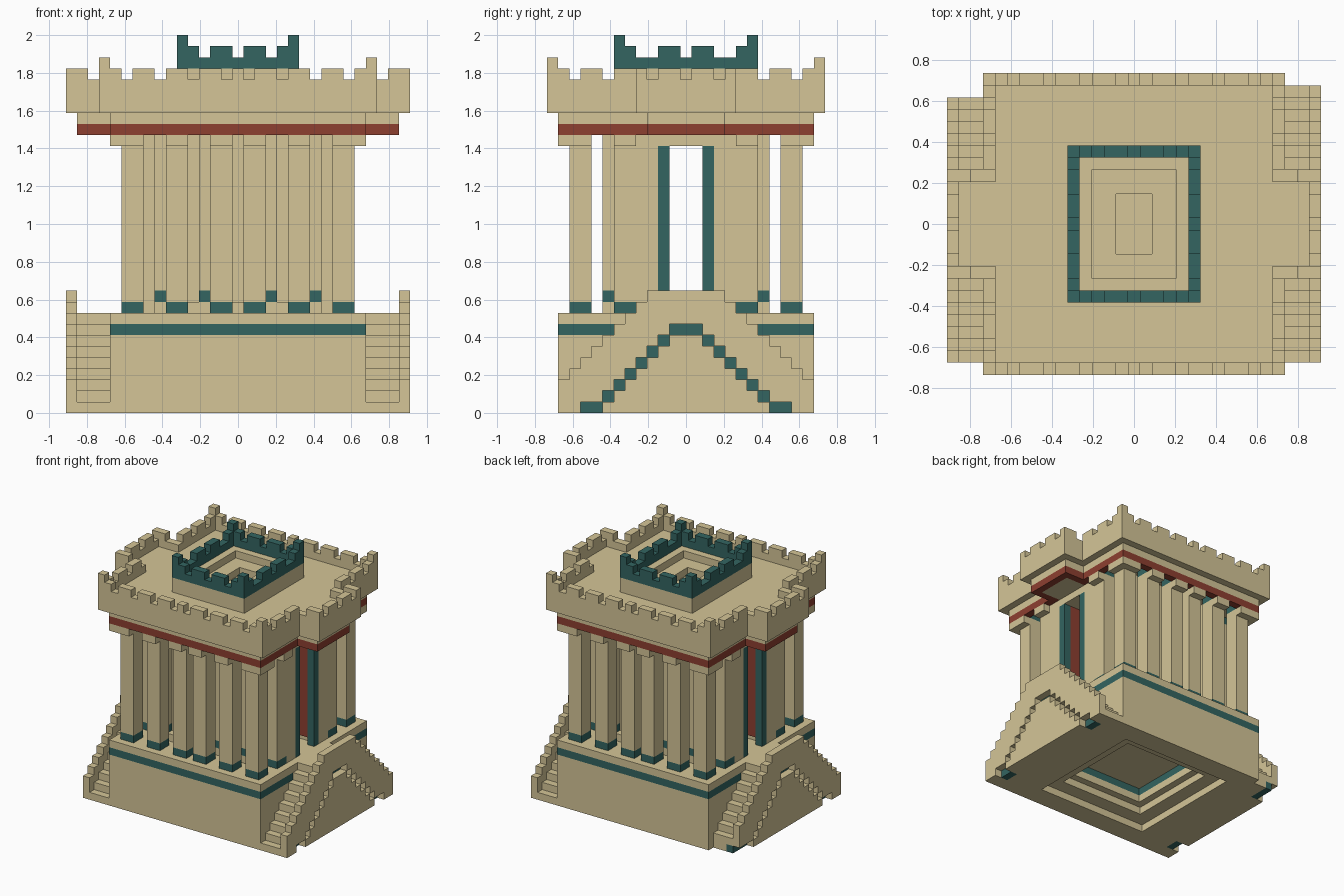
import bpy, bmesh
from mathutils import Matrix

if "Cube" in bpy.data.objects:
    bpy.data.objects.remove(bpy.data.objects["Cube"])

U = 2 / 34  # size of one block


def material(name, r, g, b):
    m = bpy.data.materials.new(name)
    m.use_nodes = True
    m.diffuse_color = (r, g, b, 1)
    m.node_tree.nodes["Principled BSDF"].inputs["Base Color"].default_value = (r, g, b, 1)
    return m


SAND = material("sandstone", .66, .56, .31)
TEAL = material("teal_stone", .033, .13, .12)
RED = material("red_stone", .27, .05, .03)


def part(name, mat, boxes):
    """One object from boxes given as inclusive block ranges (x, x, y, y, z, z)."""
    bm = bmesh.new()
    for x0, x1, y0, y1, z0, z1 in boxes:
        if x1 < x0 or y1 < y0 or z1 < z0:
            continue
        mid = Matrix.Translation(((x0 + x1) / 2 * U, (y0 + y1) / 2 * U, (z0 + z1 + 1) / 2 * U))
        size = Matrix.Diagonal(((x1 - x0 + 1) * U, (y1 - y0 + 1) * U, (z1 - z0 + 1) * U, 1))
        bmesh.ops.create_cube(bm, size=1, matrix=mid @ size)
    mesh = bpy.data.meshes.new(name)
    bm.to_mesh(mesh)
    bm.free()
    mesh.materials.append(mat)
    ob = bpy.data.objects.new(name, mesh)
    bpy.context.collection.objects.link(ob)


def slab(x, y, z0, z1):
    return [(-x, x, -y, y, z0, z1)]


def ring(ox, oy, ix, iy, z0, z1):
    """Rectangular wall from the hole (ix, iy) out to (ox, oy)."""
    return [(-ox, ox, iy + 1, oy, z0, z1), (-ox, ox, -oy, -iy - 1, z0, z1),
            (ix + 1, ox, -iy, iy, z0, z1), (-ox, -ix - 1, -iy, iy, z0, z1)]


def mirror_x(boxes):
    return boxes + [(-b, -a, c, d, e, f) for a, b, c, d, e, f in boxes]


def mirror_y(boxes):
    return boxes + [(a, b, -d, -c, e, f) for a, b, c, d, e, f in boxes]


def corners(boxes):
    return mirror_x(mirror_y(boxes))


# Podium, with a stepped hollow underneath
part("podium", SAND, ring(11, 11, 8, 8, 0, 0) + ring(11, 11, 6, 6, 1, 1) + ring(11, 11, 5, 5, 2, 2)
     + ring(11, 11, 6, 6, 3, 3) + slab(11, 11, 4, 6) + slab(11, 11, 8, 8))
part("podium_band", TEAL, slab(11, 11, 7, 7))
part("hollow_rim", TEAL, ring(6, 6, 5, 5, 3, 3))

# Double stairs on both sides; a teal-backed groove steps across the outer wall
for side, label in ((1, "left"), (-1, "right")):
    treads, walls, lining, panel = [], [], [], []
    inner, core, back = (sorted((a * side, b * side)) for a, b in ((12, 14), (12, 13), (14, 14)))
    face = (15 * side, 15 * side)
    last = 9 if side > 0 else 10  # one end is a row shorter and leaves the groove open
    for y in range(-11, 12 if side > 0 else 11):
        a = abs(y)
        top = min(12 - a, 9)
        groove = min(max(8 - a, 0), 7)
        grooved = -9 <= y <= last
        start = groove + 1 if grooved else 0
        treads.append((*inner, y, y, start, top - 1))
        walls.append((*face, y, y, start, top + 1))
        if grooved:
            lining.append((*back, y, y, groove, groove))
            panel += [(*core, y, y, 0, groove), (*back, y, y, 0, groove - 1), (*face, y, y, 0, groove - 1)]
    part(label + "_stair_treads", SAND, treads)
    part(label + "_stair_walls", SAND, walls)
    part(label + "_groove_lining", TEAL, lining)
    part(label + "_stair_panel", SAND, panel)

# Colonnade: column spots as (x, x, y, y, cap x, cap y)
spots = [(x, x + 1, 9, 10, 11 if x == 9 else x + 1, 11) for x in (1, 5, 9)]
spots.append((9, 10, 5, 6, 11, 6))
part("column_bases", TEAL, corners([(a, b, c, d, 9, 9) for a, b, c, d, p, q in spots]))
part("column_shafts", SAND, corners([(a, b, c, d, 10, 23) for a, b, c, d, p, q in spots]))
part("column_caps", SAND, corners([(a, p, c, q, 24, 24) for a, b, c, d, p, q in spots]))
part("column_tops", TEAL, corners([(a, b, c, d, 25, 25) for a, b, c, d, p, q in spots]))

# Inner hall with a passage running through it
part("hall_floor", SAND, slab(7, 7, 9, 9))
part("hall_walls", SAND, mirror_y([(-6, 6, 3, 6, 10, 25), (-6, 6, 2, 2, 10, 23)])
     + [(-6, 6, -2, 2, 24, 25)])
pilasters = [(7, 7, 6, 7), (6, 6, 7, 7), (2, 3, 7, 7)]
part("pilasters", SAND, corners([(*p, 11, 25) for p in pilasters]))
part("pilaster_bases", TEAL, corners([(*p, 10, 10) for p in pilasters]))

# Doorways
part("door_frames", SAND, corners([(7, 10, 3, 4, 10, 25), (8, 10, 3, 4, 9, 9)])
     + mirror_x([(7, 10, -2, 2, 24, 25)]))
part("door_jambs", TEAL, corners([(10, 10, 2, 2, 9, 23)]))
part("door_reveals", RED, corners([(7, 9, 2, 2, 10, 23)]))

# Entablature with side porches
part("red_frieze", RED, corners([(0, 11, 11, 11, 25, 25), (11, 11, 4, 10, 25, 25),
                                 (11, 14, 3, 3, 25, 25)]) + mirror_x([(14, 14, -2, 2, 25, 25)]))
part("porch_ceilings", SAND, mirror_x([(11, 13, -2, 2, 25, 25)]))
part("cornice", SAND, slab(11, 11, 26, 26) + mirror_x([(12, 14, -3, 3, 26, 26)]))

# Roof terrace and its battlements
part("roof_terrace", SAND, slab(12, 12, 27, 28) + mirror_x([(13, 15, -4, 4, 27, 28)]))
parapet = corners([(0, 12, 12, 12, 29, 29), (12, 12, 4, 11, 29, 29), (13, 15, 4, 4, 29, 29)])
parapet += mirror_x([(15, 15, -3, 3, 29, 29)])
part("parapet", SAND, parapet)
merlons = mirror_y([(0, 0, 12, 12, 30, 30)])
for a, b in ((2, 3), (5, 6), (8, 9), (11, 11)):
    merlons += corners([(a, b, 12, 12, 30, 30)])
    if a > 4:
        merlons += corners([(12, 12, a, b, 30, 30)])
merlons += corners([(12, 12, 12, 12, 30, 31), (14, 15, 4, 4, 30, 30), (15, 15, 1, 2, 30, 30)])
part("parapet_merlons", SAND, merlons)

# Roof turret with a stepped well
part("turret", SAND, ring(5, 6, 4, 5, 29, 30) + ring(4, 5, 3, 4, 29, 30) + ring(3, 4, 1, 2, 29, 29))
part("turret_parapet", TEAL, ring(5, 6, 4, 5, 31, 31))
part("turret_merlons", TEAL, corners([(5, 5, 6, 6, 32, 33), (4, 4, 6, 6, 32, 32), (1, 2, 6, 6, 32, 32),
                                      (5, 5, 5, 5, 32, 32), (5, 5, 1, 2, 32, 32)]))
